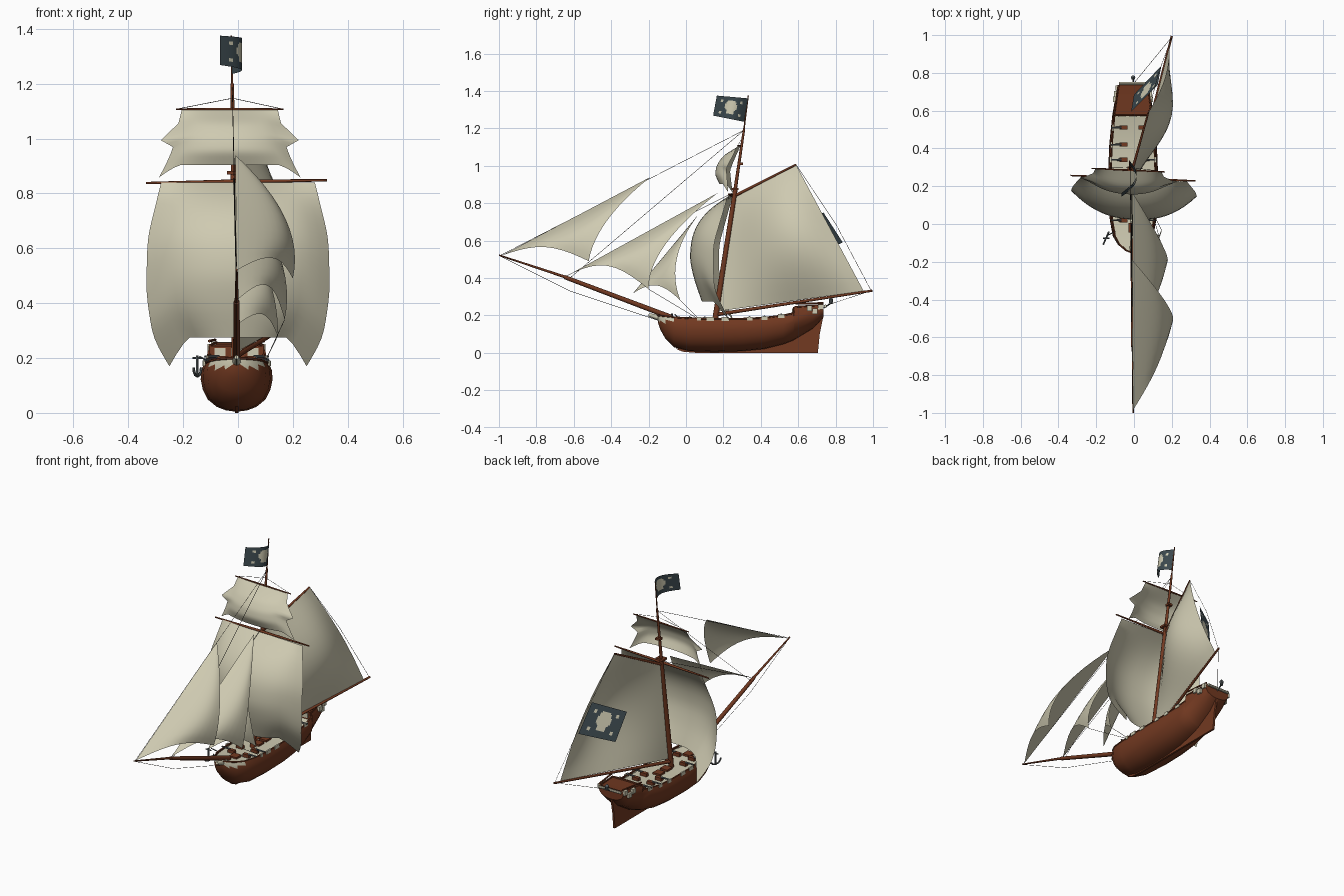
import bpy, bmesh, math
from mathutils import Vector as V, Matrix

if "Cube" in bpy.data.objects:
    bpy.data.objects.remove(bpy.data.objects["Cube"])

def material(name, rgb):
    m = bpy.data.materials.new(name)
    m.diffuse_color = (*rgb, 1)
    m.use_nodes = True
    m.node_tree.nodes["Principled BSDF"].inputs["Base Color"].default_value = m.diffuse_color
    return m

WOOD = material("reddish wood", (0.17, 0.041, 0.015))
CREAM = material("cream canvas", (0.62, 0.59, 0.44))
NAVY = material("dark slate flag", (0.045, 0.066, 0.076))
IRON = material("iron grey", (0.1, 0.115, 0.12))
ROPE = material("dark rope", (0.03, 0.026, 0.022))

def finish(name, bm, mats, angle=40):
    me = bpy.data.meshes.new(name)
    bm.to_mesh(me)
    bm.free()
    ob = bpy.data.objects.new(name, me)
    bpy.context.collection.objects.link(ob)
    for m in mats:
        me.materials.append(m)
    bpy.ops.object.select_all(action='DESELECT')
    ob.select_set(True)
    bpy.context.view_layer.objects.active = ob
    bpy.ops.object.shade_smooth_by_angle(angle=math.radians(angle))
    return ob

def bars(name, segs, mat, n=10):
    """Tapered round bars: (start, end, radius1, radius2)."""
    bm = bmesh.new()
    for p, q, r1, r2 in segs:
        p, q = V(p), V(q)
        d = q - p
        mtx = Matrix.Translation((p + q) / 2) @ d.to_track_quat('Z', 'Y').to_matrix().to_4x4()
        bmesh.ops.create_cone(bm, cap_ends=True, segments=n, radius1=r1, radius2=r2,
                              depth=d.length, matrix=mtx)
    return finish(name, bm, [mat])

def boxes(name, items, mat):
    bm = bmesh.new()
    for c, s in items:
        bmesh.ops.create_cube(bm, size=1, matrix=Matrix.Translation(c) @ Matrix.Diagonal((*s, 1)))
    return finish(name, bm, [mat])

def grid(name, f, nu, nv, mats, rule=None):
    """Surface from f(u, v) with u, v in 0..1; rule picks the colour."""
    bm = bmesh.new()
    vs = [[bm.verts.new(f(i / nu, j / nv)) for i in range(nu + 1)] for j in range(nv + 1)]
    for j in range(nv):
        for i in range(nu):
            fc = bm.faces.new((vs[j][i], vs[j][i + 1], vs[j + 1][i + 1], vs[j + 1][i]))
            if rule:
                fc.material_index = rule((i + .5) / nu, (j + .5) / nv)
    bmesh.ops.remove_doubles(bm, verts=bm.verts, dist=1e-5)
    return finish(name, bm, mats, 60)

def pl(t, pts):
    """Piecewise linear lookup."""
    for (a, x), (b, y) in zip(pts, pts[1:]):
        if t <= b:
            return x + (y - x) * (t - a) / (b - a)
    return pts[-1][1]

def smooth(t, pts, h=.07):
    """Rounded lookup: average of nearby values."""
    h = min(h, t, 1 - t)
    return sum(pl(t + h * k / 2, pts) for k in range(-2, 3)) / 5

# hull: stations of y, half beam, keel height, rail height
CX = -0.005
ST = [(-.15, .012, .16, .2), (-.138, .045, .125, .198), (-.11, .08, .075, .195),
      (-.065, .107, .03, .19), (.02, .123, .008, .184), (.15, .131, .004, .182),
      (.3, .131, .008, .182), (.42, .126, .02, .187), (.52, .116, .045, .2),
      (.575, .11, .066, .212), (.58, .109, .07, .245), (.68, .093, .13, .252), (.735, .083, .19, .257)]
PROF = [(0, 0), (.3, .03), (.55, .1), (.8, .25), (.94, .45), (1, .66), (.98, .85), (.89, 1)]
SEC = [(-x, z) for x, z in PROF[:0:-1]] + PROF
bm = bmesh.new()
rows = [[bm.verts.new((CX + b * x, y, k + (s - k) * z)) for x, z in SEC] for y, b, k, s in ST]
for r0, r1 in zip(rows, rows[1:]):
    for i in range(len(SEC) - 1):
        f = bm.faces.new((r0[i], r0[i + 1], r1[i + 1], r1[i]))
        c = f.calc_center_median()
        f.material_index = int(c.y < -.08 and c.z > .17)
bm.faces.new(rows[0])
bm.faces.new(rows[-1])
bmesh.ops.recalc_face_normals(bm, faces=bm.faces)
finish("hull", bm, [WOOD, CREAM])

def rail(y, i):
    return pl(y, [(s[0], s[i]) for s in ST])

def deck(name, ya, yb, drop, mat):
    def f(u, v):
        y = ya + (yb - ya) * v
        return (CX + (u * 2 - 1) * rail(y, 1) * .92, y, rail(y, 3) - drop)
    grid(name, f, 2, 14, [mat])

deck("main_deck", -.145, .575, .014, CREAM)
deck("quarter_deck", .581, .735, .006, WOOD)
boxes("cabin_front", [((CX, .574, .222), (.19, .006, .045))], WOOD)
boxes("cabin_windows", [((CX + x, .57, .222), (.04, .006, .028)) for x in (-.06, 0, .06)], CREAM)

# keel, deadwood and rudder
bm = bmesh.new()
side = [(-.06, .024), (-.02, .006), (.05, 0), (.705, 0), (.715, .1), (.735, .2), (.6, .1), (.3, .02)]
f = bm.faces.new([bm.verts.new((CX - .006, y, z)) for y, z in side])
r = bmesh.ops.extrude_face_region(bm, geom=[f])
bmesh.ops.translate(bm, vec=(.012, 0, 0), verts=[e for e in r['geom'] if isinstance(e, bmesh.types.BMVert)])
bmesh.ops.recalc_face_normals(bm, faces=bm.faces)
finish("keel_and_rudder", bm, [WOOD])

# rails along the hull top, raised stern rail, rail ornaments
segs = []
for s in (-1, 1):
    pts = [(CX + s * .89 * b, y, z) for y, b, k, z in ST]
    segs += [(p, q, .005, .005) for p, q in zip(pts, pts[1:])]
    segs += [((CX + s * .1, .585, .262), (CX + s * .078, .735, .266), .005, .005)]
bars("rails", segs, WOOD, 6)
bars("stern_gallery", [((CX - .075, .745, .25), (CX + .075, .745, .25), .008, .008)], CREAM, 8)
boxes("rail_ports", [((CX + s * rail(y, 1) * .92, y, rail(y, 3) - .002), (.009, w, .02))
                     for s in (-1, 1) for y, w in ((.07, .02), (.13, .04),
                     (.21, .04), (.34, .03), (.42, .03), (.51, .035))], CREAM)
boxes("stern_scrollwork", [((CX + s * x, y, z), (.018, .028, .028)) for s in (-1, 1)
      for x, y, z in ((.097, .66, .238), (.092, .69, .222), (.085, .72, .245))], CREAM)
bars("figurehead", [((CX, -.12, .182), (CX, -.2, .203), .02, .008)], CREAM)

# cannons on carriages
gy = [(s, y) for s in (-1, 1) for y in (.02, .1, .34, .42, .51)]
boxes("cannon_carriages", [((CX + s * .05, y, rail(y, 3) - .004), (.042, .022, .02)) for s, y in gy], WOOD)
bars("cannon_barrels", [((CX + s * .062, y, rail(y, 3) + .006), (CX + s * .118, y, rail(y, 3) + .007), .006, .004)
                        for s, y in gy], IRON, 8)
boxes("deck_hatch", [((CX, y, z), (.05, .05, .012)) for y, z in ((.27, .173), (.2, .173), (-.02, .178))], WOOD)

# stern lantern and anchor
bars("stern_lantern", [((CX, .738, .24), (CX, .77, .262), .004, .004), ((CX, .775, .26), (CX, .775, .285), .008, .012),
                       ((CX, .775, .285), (CX, .775, .298), .012, .002)], IRON, 8)
arc = [(-.148 + .028 * math.cos(a) * .5, -.075 + .032 * math.cos(a), .165 - .032 * math.sin(a))
       for a in [math.pi * i / 6 for i in range(7)]]
bars("anchor", [(p, q, .005, .005) for p, q in zip(arc, arc[1:])] +
     [((-.148, -.075, .13), (-.148, -.075, .21), .005, .005), ((-.165, -.075, .2), (-.13, -.075, .2), .004, .004),
      ((-.14, -.06, .205), (-.1, -.04, .185), .003, .003)], IRON, 6)

# masts and spars
PK = (.075, .588, 1.006)
bars("mast", [((-.008, .152, .15), (-.016, .265, .88), .016, .012), ((-.016, .258, .84), (-.021, .311, 1.2), .01, .006),
              ((-.021, .308, 1.18), (-.024, .333, 1.375), .004, .003)], WOOD)
boxes("mast_tops", [((-.016, .262, .875), (.05, .04, .012)), ((-.019, .29, 1.01), (.03, .03, .012))], WOOD)
bars("bowsprit", [((CX, -.08, .19), (CX, -.65, .405), .014, .011), ((CX, -.6, .39), (CX, -1, .522), .008, .004)], WOOD)
bars("main_yard", [((-.02, .243, .843), (s, y, z), .008, .004) for s, y, z in ((-.335, .257, .838), (.325, .228, .848))], WOOD)
bars("top_yard", [((-.03, .285, 1.107), (s, y, 1.107), .005, .003) for s, y in ((-.225, .294), (.165, .276))], WOOD)
bars("boom_and_gaff", [((-.01, .165, .205), (.2, .995, .332), .01, .006),
                       ((-.015, .265, .842), PK, .008, .005)], WOOD)

# square sails: width, edge depth and centre depth by height, extra flare of the side edges
def square(name, cx, zt, zb, drop, w, edge, mid, flare):
    def f(u, v):
        a = u * 2 - 1
        x = a * smooth(v, w) + math.copysign(abs(a) ** 8, a) * pl(v, flare)
        e, m = smooth(v, edge), smooth(v, mid)
        z = zt + (zb - drop * max(0, (abs(a) - .7) / .3) ** 1.3 - zt) * v
        return (cx + x, m + (e - m) * abs(a) ** 2.4 - .045 * x, z)
    grid(name, f, 20, 20, [CREAM])

square("main_sail", 0, .84, .275, .105,
       [(0, .28), (.3, .33), (.6, .335), (.85, .31), (1, .25)],
       [(0, .237), (.4, .16), (.75, .165), (1, .245)],
       [(0, .237), (.1, .14), (.25, .065), (.4, .03), (.6, .02), (.8, .045), (1, .085)], [(0, 0), (1, 0)])
square("top_sail", -.03, 1.105, .903, .045,
       [(0, .175), (.25, .19), (.6, .21), (.8, .232), (1, .258)],
       [(0, .283), (.5, .225), (1, .237)],
       [(0, .283), (.25, .2), (.5, .165), (.75, .155), (1, .18)],
       [(0, 0), (.2, 0), (.45, .05), (.55, 0), (1, 0)])

# triangular head sails: head, tack, clew, point on the trailing edge
def jib(name, H, T, C, M, lift, belly):
    H, T, C, M = V(H), V(T), V(C), V(M)
    K = 2 * M - (H + C) / 2
    def f(u, v):
        a = H.lerp(T, v)
        b = H * (1 - v) ** 2 + K * 2 * v * (1 - v) + C * v * v
        return a.lerp(b, u) + V((belly * math.sin(math.pi * u) * math.sin(math.pi * v * .8), 0,
                                 lift * v ** 3 * math.sin(math.pi * u)))
    grid(name, f, 10, 12, [CREAM])

jib("outer_jib", (-.01, -.19, .94), (CX, -.985, .52), (.2, -.52, .49), (.172, -.42, .71), .06, .045)
jib("middle_jib", (-.01, .17, .855), (CX, -.64, .41), (.17, -.2, .34), (.15, -.11, .58), .09, .04)
jib("inner_jib", (-.01, .06, .73), (CX, -.28, .32), (.145, -.03, .28), (.11, -.05, .5), .06, .03)

# fore and aft sail
def quad(a, b, c, d, u, v):
    return V(a).lerp(V(b), u).lerp(V(d).lerp(V(c), u), v)
def spanker(u, v):
    return quad((-.015, .27, .84), PK, (.19, .95, .33), (-.005, .17, .222), u, v) + \
        V(((.1 * math.sin(math.pi * u ** 1.3) + .03 * u) * math.sin(math.pi * v), 0, 0))
grid("spanker_sail", spanker, 14, 14, [CREAM])

# flags with a simple pale emblem
def emblem(u, v):
    head = ((u - .5) / .19) ** 2 + ((v - .42) / .27) ** 2 < 1
    jaw = abs(u - .5) < .1 and .6 < v < .8
    cross = abs(abs(u - .5) - .32) < .04 and abs(abs(v - .5) - .28) < .08
    return int(head or jaw or cross)
def flag(name, a, b, c, d, belly):
    grid(name, lambda u, v: quad(a, b, c, d, u, v) + V((belly * math.sin(math.pi * u), 0, 0)),
         26, 18, [NAVY, CREAM], emblem)

flag("masthead_flag", (-.022, .333, 1.36), (-.065, .165, 1.375), (-.065, .145, 1.268), (-.022, .312, 1.235), .056)
flag("stern_flag", (.125, .735, .75), (-.015, .595, .675), (.0, .685, .52), (.145, .838, .59), 0)

# rigging
T, B, R = (-.021, .31, 1.19), (.2, .99, .332), .0011
lines = [(T, (CX, -.99, .522)), (T, (CX, -.62, .4)), ((-.016, .26, .86), (CX, -.64, .41)),
         ((-.01, .06, .73), (CX, -.28, .32)), (PK, (.13, .8, .69)), ((.13, .8, .69), B),
         (B, (CX, .74, .25)), ((CX, -1, .52), (CX, -.62, .33)), ((CX, -.62, .33), (CX, -.14, .17)),
         ((-.225, .294, 1.107), (-.02, .3, 1.147)), ((.165, .276, 1.107), (-.02, .3, 1.147)),
         ((.17, -.2, .34), (.1, .05, .19)), ((.145, -.03, .28), (.1, .06, .19))]
bars("rigging", [(p, q, R, R) for p, q in lines], ROPE, 4)
